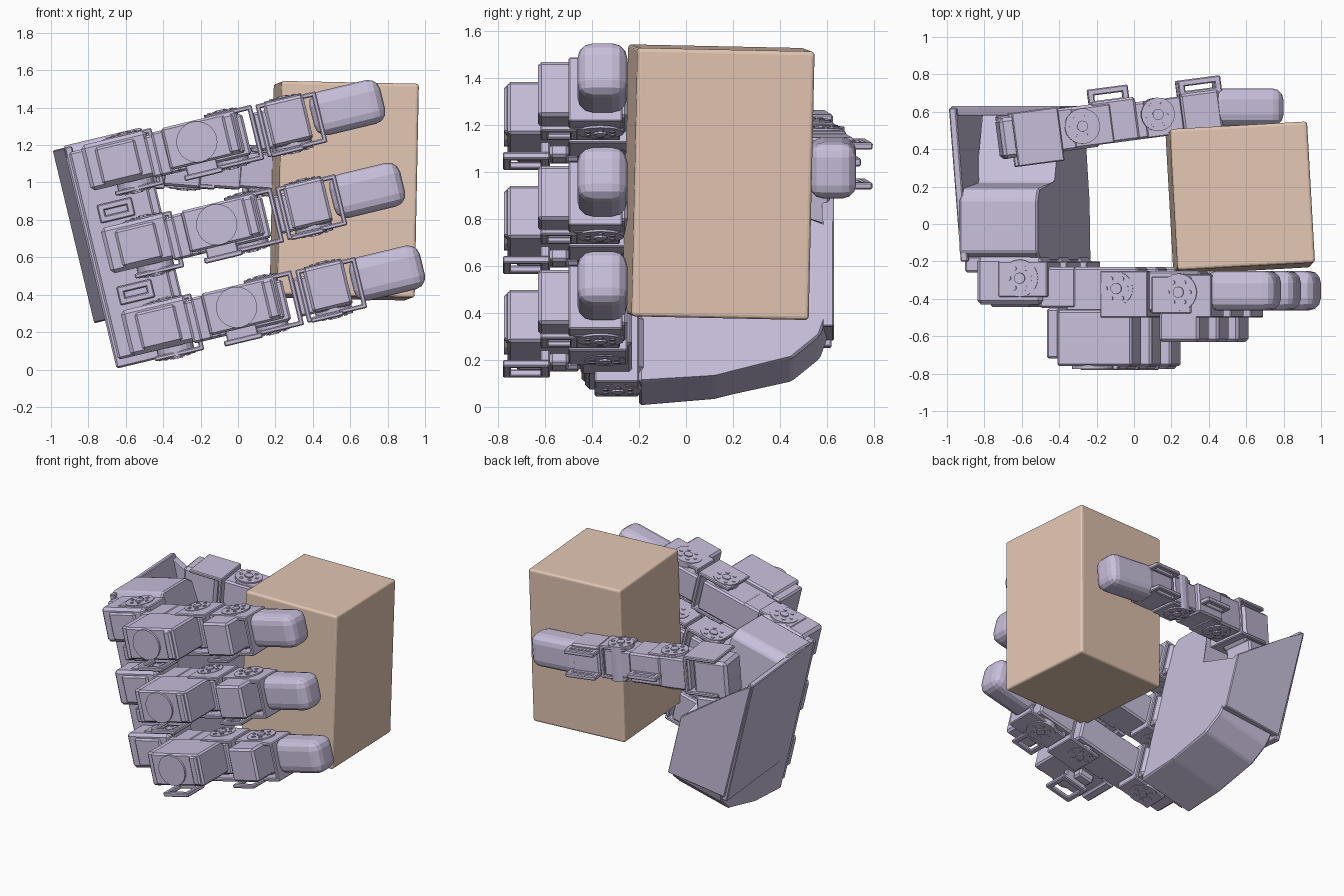
import bpy, bmesh
from math import radians, pi
from mathutils import Matrix, Vector

if "Cube" in bpy.data.objects:
    bpy.data.objects.remove(bpy.data.objects["Cube"])

HAND = Matrix.Rotation(radians(-13.5), 4, 'Y')   # the whole hand leans


def material(name, rgb):
    m = bpy.data.materials.new(name)
    m.diffuse_color = (*rgb, 1)
    m.use_nodes = True
    m.node_tree.nodes["Principled BSDF"].inputs["Base Color"].default_value = m.diffuse_color
    return m


LILAC = material("lilac", (0.58, 0.52, 0.71))
TAN = material("tan", (0.77, 0.57, 0.45))


def finish(bm, name, frame, bevel=0, segments=1, mat=LILAC):
    if bevel:
        bmesh.ops.bevel(bm, geom=bm.edges[:], offset=bevel, segments=segments,
                        profile=0.5, affect='EDGES')
    bmesh.ops.recalc_face_normals(bm, faces=bm.faces)
    me = bpy.data.meshes.new(name)
    bm.to_mesh(me)
    bm.free()
    me.materials.append(mat)
    ob = bpy.data.objects.new(name, me)
    bpy.context.collection.objects.link(ob)
    ob.matrix_world = frame
    return ob


def block(name, frame, x, y, z, bevel=0.012, segments=1, mat=LILAC):
    """Box given by its extents along each local axis."""
    bm = bmesh.new()
    size = Vector((x[1] - x[0], y[1] - y[0], z[1] - z[0]))
    mid = Vector((x[0] + x[1], y[0] + y[1], z[0] + z[1])) / 2
    bmesh.ops.create_cube(bm, size=1, matrix=Matrix.Translation(mid) @ Matrix.Diagonal((*size, 1)))
    return finish(bm, name, frame, bevel, segments, mat)


def disc(name, frame, centre, radius, depth, axis='Z', sides=20):
    bm = bmesh.new()
    turn = Matrix.Rotation(pi / 2, 4, 'X') if axis == 'Y' else Matrix.Identity(4)
    bmesh.ops.create_cone(bm, cap_ends=True, segments=sides, radius1=radius, radius2=radius,
                          depth=depth, matrix=Matrix.Translation(centre) @ turn)
    return finish(bm, name, frame)


def prism(name, frame, points, start, end, bevel=0.01):
    """Extrude a closed 3D outline; start and end are offset vectors."""
    bm = bmesh.new()
    a = [bm.verts.new(Vector(p) + Vector(start)) for p in points]
    b = [bm.verts.new(Vector(p) + Vector(end)) for p in points]
    n = len(a)
    bm.faces.new(a)
    bm.faces.new(b[::-1])
    for i in range(n):
        bm.faces.new((a[i], b[i], b[(i + 1) % n], a[(i + 1) % n]))
    return finish(bm, name, frame, bevel)


def slot_tab(name, frame, x, y, z, t=0.035):
    """Thin plate with a long slot, made of four strips (plate lies in x-y)."""
    block(name, frame, x, (y[0], y[0] + t), z, 0.006)
    block(name, frame, x, (y[1] - t, y[1]), z, 0.006)
    block(name, frame, (x[0], x[0] + t), y, z, 0.006)
    block(name, frame, (x[1] - t, x[1]), y, z, 0.006)


def clevis(name, frame, x, y, half, end):
    """U bracket: two cheeks and an end plate."""
    for s in (-1, 1):
        z0, z1 = sorted((s * half, s * (half - 0.025)))
        block(name + "_cheek", frame, x, y, (z0, z1), 0.006)
    ex = (x[1] - 0.025, x[1]) if end > 0 else (x[0], x[0] + 0.025)
    block(name + "_web", frame, ex, y, (-half, half), 0.006)


def joint(name, frame, x, y, half, r=0.09):
    """Round horn with a hub and a ring of screw heads on both sides."""
    disc(name + "_horn", frame, (x, y, 0), r, 2 * half + .008)
    disc(name + "_hub", frame, (x, y, 0), 0.03, 2 * half + 0.025, sides=10)
    for i in range(6):
        p = Matrix.Rotation(i * pi / 3, 3, 'Z') @ Vector((0.06, 0, 0))
        disc(name + "_screw", frame, (x + p.x, y + p.y, 0), 0.013, 2 * half + 0.018, sides=6)


# Palm body, outline in the y-z plane
palm = [(-.20, .155), (.12, .185), (.45, .26), (.57, .36), (.62, .5), (.63, .84),
        (.22, .98), (.19, 1.34), (.13, 1.38), (-.15, 1.38), (-.2, 1.3)]
prism("palm_body", HAND, [(0, y, z) for y, z in palm], (-.63, 0, 0), (-.20, 0, 0))
# Slanted palm back plate and thumb-side wall
back = [(-.69, .62), (-.65, .62), (-.585, -.2), (-.625, -.2)]
prism("palm_back_plate", HAND, [(x, y, 0) for x, y in back], (0, 0, .42), (0, 0, 1.37), 0.006)
wall = [(-.68, 1.37), (-.55, 1.24), (-.2, .86), (-.2, .4), (-.67, .45)]
prism("thumb_side_wall", HAND, [(x, 0, z) for x, z in wall], (0, .58, 0), (0, .63, 0), 0.006)
block("palm_front_rail", HAND, (-.61, -.24), (-.26, -.17), (.2, 1.34))
for z in (.53, .98):
    slot_tab("palm_slot", HAND @ Matrix.Translation((0, -.27, z)) @ Matrix.Rotation(pi / 2, 4, 'X'),
             (-.53, -.34), (-.05, .05), (-.02, .02))

# Three matching fingers
for w in (.30, .755, 1.21):
    f = HAND @ Matrix.Translation((0, 0, w))
    block("finger_base_motor", f, (-.54, -.18), (-.43, -.18), (-.1, .15), 0.02)
    block("base_motor_cap", f, (-.47, -.25), (-.445, -.41), (-.08, .12))
    clevis("base_bracket", f, (-.42, -.15), (-.39, -.2), .155, 1)
    joint("base_joint", f, -.3, -.29, .155, .1)
    block("base_link", f, (-.2, 0), (-.45, -.23), (-.11, .12))
    # Middle motor stands out on the back of the finger
    block("middle_motor", f, (-.1, .31), (-.76, -.46), (-.09, .14), 0.012)
    disc("middle_motor_dial", f, (.07, -.76, .025), .11, .03, 'Y', 24)
    block("middle_motor_cap", f, (.23, .29), (-.775, -.7), (-.08, .13))
    block("middle_motor_step", f, (-.16, -.09), (-.72, -.45), (-.11, .13))
    slot_tab("middle_slot_tab", f, (-.04, .17), (-.78, -.58), (-.165, -.135))
    block("middle_tab_foot", f, (-.02, .15), (-.62, -.58), (-.165, -.08), 0.006)
    block("middle_slot_post", f, (-.02, .1), (-.58, -.5), (-.14, -.08))
    block("middle_link", f, (-.06, .34), (-.47, -.23), (-.11, .115))
    clevis("middle_bracket", f, (.14, .4), (-.5, -.25), .15, 1)
    joint("middle_joint", f, .23, -.345, .15)
    # Outer motor
    block("outer_motor", f, (.46, .68), (-.63, -.36), (-.1, .14), 0.015)
    slot_tab("outer_slot_tab", f, (.44, .62), (-.62, -.46), (-.15, -.125))
    block("outer_link", f, (.39, .68), (-.47, -.25), (-.105, .105))
    clevis("outer_yoke", f, (.42, .64), (-.48, -.28), .145, -1)
    joint("outer_joint", f, .57, -.365, .145, .1)
    clevis("tip_bracket", f, (.6, .75), (-.5, -.27), .14, 1)
    block("finger_tip", f, (.7, 1.09), (-.462, -.25), (-.105, .135), 0.065, 3)

# Thumb, reaching along the far side of the box
t = (Matrix.Translation((-.6, .47, 1.12)) @ Matrix.Rotation(radians(7.5), 4, 'Z')
     @ Matrix.Rotation(radians(4.5), 4, 'Y'))
block("thumb_base_motor", t, (-.12, .14), (-.11, .11), (-.16, .12), 0.02)
block("thumb_mount", t, (-.1, .12), (-.09, .13), (-.36, -.15))
clevis("thumb_base_bracket", t, (-.05, .2), (-.16, .13), .14, 1)
block("thumb_inner_motor", t, (.16, .4), (-.11, .12), (-.12, .11))
joint("thumb_inner_joint", t, .32, .01, .125, .095)
block("thumb_inner_link", t, (.38, .62), (-.1, .13), (-.11, .11))
clevis("thumb_inner_bracket", t, (.27, .48), (-.1, .11), .12, 1)
slot_tab("thumb_inner_tab", t, (.38, .6), (.1, .2), (-.05, -.015))
joint("thumb_outer_joint", t, .73, .02, .125)
block("thumb_middle_motor", t, (.6, .83), (-.1, .1), (-.1, .1))
clevis("thumb_outer_bracket", t, (.66, .86), (-.1, .1), .12, 1)
block("thumb_outer_motor", t, (.86, 1.07), (-.1, .11), (-.11, .11))
slot_tab("thumb_outer_tab", t, (.86, 1.09), (.09, .185), (-.11, -.08))
slot_tab("thumb_outer_tab", t, (.86, 1.09), (.09, .185), (.06, .09))
tip = Matrix.Translation((.62, .625, 1.015)) @ Matrix.Rotation(radians(4.5), 4, 'Y')
block("thumb_tip", tip, (-.22, .175), (-.1, .1), (-.12, .12), 0.06, 3)

# The held box
box = (Matrix.Translation((.568, .138, .956)) @ Matrix.Rotation(radians(3.2), 4, 'Z')
       @ Matrix.Rotation(radians(1.2), 4, 'Y') @ Matrix.Rotation(radians(-1.2), 4, 'X'))
block("held_box", box, (-.368, .368), (-.378, .378), (-.572, .572), 0.016, 3, TAN)
